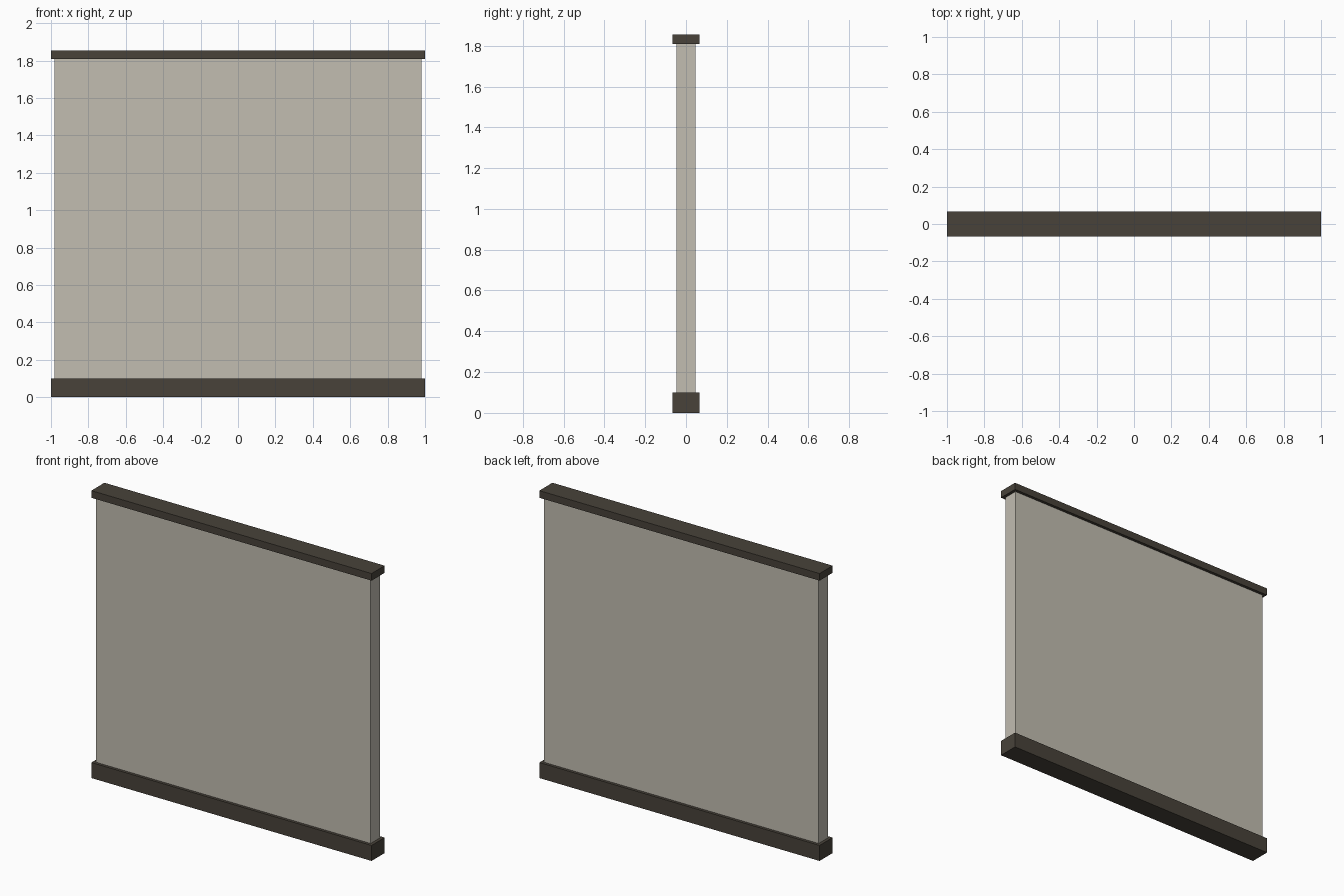
import bpy

if "Cube" in bpy.data.objects:
    bpy.data.objects.remove(bpy.data.objects["Cube"])


def material(name, rgb):
    mat = bpy.data.materials.new(name)
    mat.diffuse_color = (*rgb, 1.0)
    mat.use_nodes = True
    mat.node_tree.nodes["Principled BSDF"].inputs["Base Color"].default_value = mat.diffuse_color
    return mat


def box(name, width, depth, z0, z1, mat):
    bpy.ops.mesh.primitive_cube_add(size=1, location=(0, 0, (z0 + z1) / 2))
    ob = bpy.context.object
    ob.name = name
    ob.scale = (width, depth, z1 - z0)
    bpy.ops.object.transform_apply(location=False, rotation=False, scale=True)
    ob.data.materials.append(mat)
    return ob


dark = material("dark_trim", (0.065, 0.055, 0.042))
pale = material("pale_plaster", (0.54, 0.51, 0.44))

# Base plinth, wall slab and top cap
box("base_plinth", 2.0, 0.133, 0.0, 0.1, dark)
box("wall_panel", 1.96, 0.095, 0.1, 1.808, pale)
box("top_cap", 2.0, 0.133, 1.808, 1.854, dark)
